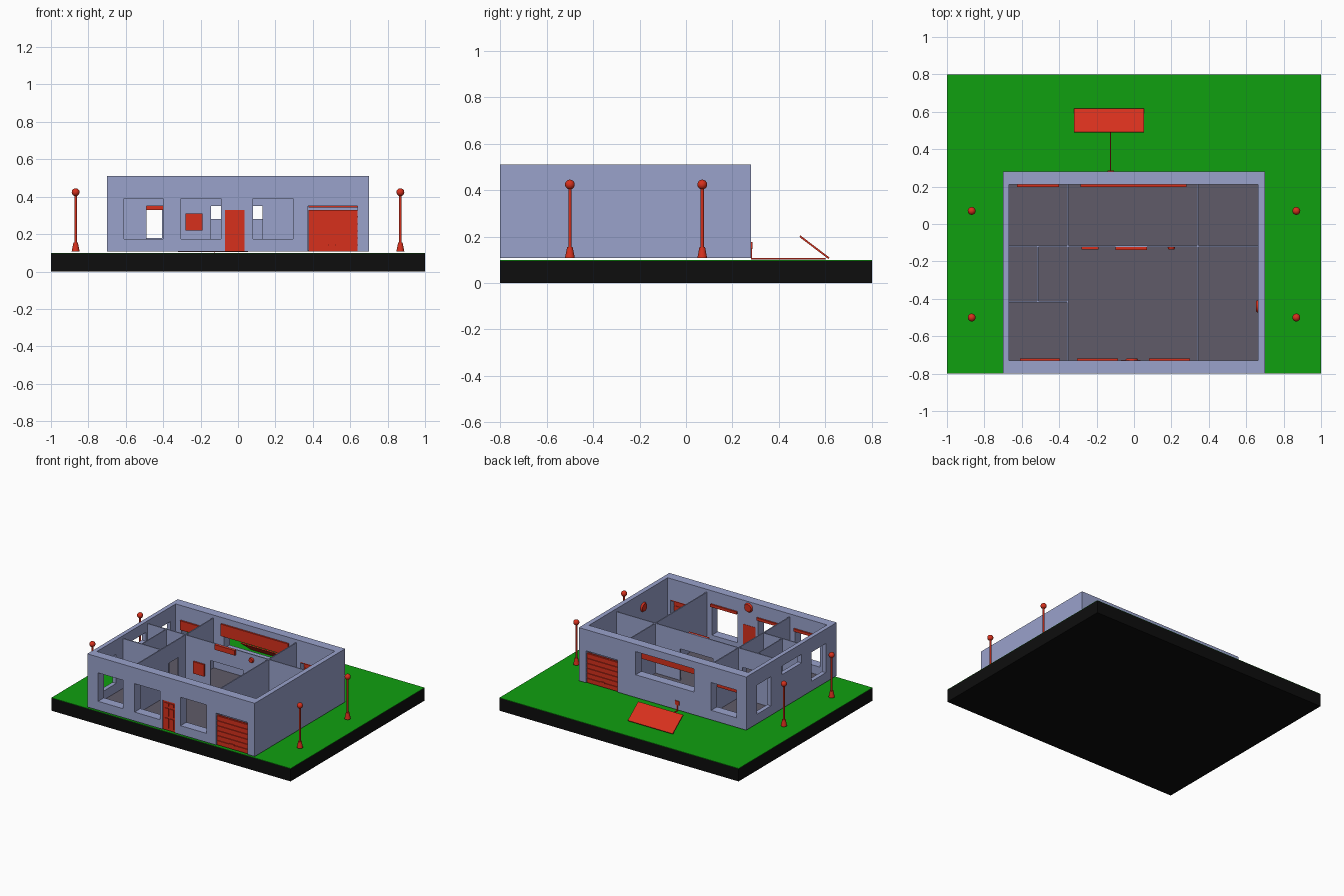
import bpy, bmesh, math
from mathutils import Matrix, Vector

if "Cube" in bpy.data.objects:
    bpy.data.objects.remove(bpy.data.objects["Cube"])


def material(name, rgb):
    m = bpy.data.materials.new(name)
    m.diffuse_color = (*rgb, 1)
    m.use_nodes = True
    m.node_tree.nodes["Principled BSDF"].inputs["Base Color"].default_value = m.diffuse_color
    return m


WALL = material("wall_blue", (0.32, 0.36, 0.60))
FLOOR = material("floor_grey", (0.115, 0.105, 0.14))
RED = material("red", (0.68, 0.03, 0.012))
GREEN = material("grass", (0.005, 0.35, 0.005))
BLACK = material("black", (0.004, 0.004, 0.004))


def add_box(bm, x0, x1, y0, y1, z0, z1):
    mat = Matrix.Translation(((x0 + x1) / 2, (y0 + y1) / 2, (z0 + z1) / 2))
    mat = mat @ Matrix.Diagonal((x1 - x0, y1 - y0, z1 - z0, 1))
    bmesh.ops.create_cube(bm, size=1, matrix=mat)


def finish(bm, name, mat):
    me = bpy.data.meshes.new(name)
    bm.to_mesh(me)
    bm.free()
    ob = bpy.data.objects.new(name, me)
    bpy.context.collection.objects.link(ob)
    if mat:
        me.materials.append(mat)
    return ob


def boxes(name, mat, *dims):
    bm = bmesh.new()
    for d in dims:
        add_box(bm, *d)
    return finish(bm, name, mat)


def cut(ob, *dims):
    bpy.context.view_layer.objects.active = ob
    for d in dims:
        c = boxes("cutter", None, d)
        c.hide_render = True
        mod = ob.modifiers.new("cut", 'BOOLEAN')
        mod.operation, mod.solver, mod.object = 'DIFFERENCE', 'EXACT', c
        bpy.ops.object.modifier_apply(modifier=mod.name)
        bpy.data.objects.remove(c)
    return ob


def disc(name, center, axis, r, depth):
    bm = bmesh.new()
    rot = Vector((0, 0, 1)).rotation_difference(Vector(axis)).to_matrix().to_4x4()
    bmesh.ops.create_cone(bm, cap_ends=True, segments=32, radius1=r, radius2=r * 0.8,
                          depth=depth, matrix=Matrix.Translation(center) @ rot)
    return finish(bm, name, RED)


# ground slab and lawn
boxes("ground_slab", BLACK, (-1, 1, -0.8, 0.8, 0, 0.095))
boxes("lawn", GREEN, (-1, 1, -0.8, 0.8, 0.095, 0.098))

# outer walls with window, door and garage openings
B, T = 0.108, 0.51
outer = boxes("outer_walls", WALL, (-0.7, 0.7, -0.8, 0.28, B, T))
front_windows = [(-0.61, -0.40), (-0.305, -0.09), (0.08, 0.295)]
cut(outer, (-0.668, 0.664, -0.73, 0.21, B - 0.05, T + 0.1),
    *[(a, b, -0.9, -0.7, 0.175, 0.39) for a, b in front_windows],
    (-0.07, 0.035, -0.9, -0.7, B - 0.05, 0.33),
    (0.375, 0.64, -0.9, -0.7, B - 0.05, 0.35),
    (0.375, 0.64, 0.15, 0.35, B - 0.05, 0.35),
    (-0.265, 0.225, 0.15, 0.35, 0.28, 0.455),
    (-0.62, -0.407, 0.15, 0.35, 0.18, 0.39),
    (-0.8, -0.6, -0.015, 0.15, 0.18, 0.40),
    (-0.8, -0.6, -0.38, -0.147, 0.365, 0.43),
    (-0.8, -0.6, -0.67, -0.50, 0.18, 0.40))
boxes("floor", FLOOR, (-0.668, 0.664, -0.73, 0.21, B, B + 0.004))

# thin room partitions
P, D = 0.488, 0.35
cut(boxes("cross_partition", WALL, (-0.668, 0.664, -0.124, -0.116, B, P)),
    (-0.49, -0.39, -0.2, 0, 0, D), (-0.145, 0.13, -0.2, 0, 0, D))
cut(boxes("bedroom_partition", WALL, (-0.668, -0.355, -0.419, -0.411, B, P)),
    (-0.49, -0.39, -0.5, -0.3, 0, D))
cut(boxes("left_partition", WALL, (-0.359, -0.351, -0.73, 0.21, B, P)),
    (-0.4, -0.3, -0.33, -0.21, 0, D))
boxes("garage_partition", WALL, (0.336, 0.344, -0.73, 0.21, B, P))
cut(boxes("bathroom_partition", WALL, (-0.518, -0.511, -0.415, -0.12, B, P)),
    (-0.6, -0.45, -0.33, -0.21, 0, D))

# front door with raised panels and knob
panels = [(x, x + 0.033, -0.799, -0.79, z, z + h)
          for x in (-0.056, -0.013) for z, h in ((0.125, 0.075), (0.215, 0.06), (0.29, 0.025))]
boxes("front_door", RED, (-0.07, 0.035, -0.794, -0.728, B, 0.33), *panels)

# garage doors: slats, roller and handle, front and back
for side, outer_y, s in (("front", -0.8, 1), ("back", 0.28, -1)):
    def span(a, b):
        return sorted((outer_y + s * a, outer_y + s * b))
    slats = [(0.377, 0.638, *span(0.008, 0.03), B + i * 0.0375, B + i * 0.0375 + 0.032)
             for i in range(6)]
    boxes(side + "_garage_door", RED, *slats,
          (0.377, 0.638, *span(0.014, 0.026), B, 0.33),
          (0.377, 0.638, *span(0.02, 0.07), 0.343, 0.35),
          (0.485, 0.525, *span(0.001, 0.01), 0.14, 0.148))

# blinds over the windows
for i, (a, b) in enumerate(front_windows):
    boxes("front_blind_%d" % i, RED, (a, b + 0.005, -0.73, -0.718, 0.392, 0.412))
boxes("back_left_blind", RED, (-0.625, -0.40, 0.197, 0.21, 0.33, 0.40))
boxes("back_middle_blind", RED, (-0.285, 0.28, 0.197, 0.21, 0.375, 0.465))

# objects hung on the inside walls
boxes("wall_picture", RED, (-0.28, -0.19, -0.136, -0.124, 0.22, 0.31))
boxes("air_conditioner", RED, (-0.10, 0.07, -0.14, -0.124, 0.45, 0.488))
disc("wall_clock", (0.20, -0.130, 0.445), (0, -1, 0), 0.02, 0.012)
disc("door_lamp", (-0.012, -0.724, 0.465), (0, 1, 0), 0.035, 0.012)
disc("garage_wall_lamp", (0.658, -0.44, 0.40), (-1, 0, 0), 0.035, 0.012)

# tilted solar panel, cable and wall box
bm = bmesh.new()
length = math.hypot(0.125, 0.095)
add_box(bm, -0.1875, 0.1875, -length / 2, length / 2, -0.004, 0.004)
bm.transform(Matrix.Translation((-0.133, 0.553, 0.154)) @
             Matrix.Rotation(-math.atan2(0.095, 0.125), 4, 'X'))
finish(bm, "solar_panel", RED)
boxes("solar_cable", RED, (-0.128, -0.122, 0.28, 0.60, 0.101, 0.107),
      (-0.128, -0.122, 0.28, 0.285, 0.101, 0.15))
boxes("solar_wall_box", RED, (-0.143, -0.107, 0.28, 0.287, 0.147, 0.177))


# garden lamps: turned foot and pole with a ball
def lamp(name, x, y):
    bm = bmesh.new()
    for r1, r2, z0, z1 in ((0.021, 0.012, B, 0.155), (0.007, 0.007, 0.15, 0.415)):
        bmesh.ops.create_cone(bm, cap_ends=True, segments=24, radius1=r1, radius2=r2,
                              depth=z1 - z0, matrix=Matrix.Translation((x, y, (z0 + z1) / 2)))
    bmesh.ops.create_uvsphere(bm, u_segments=24, v_segments=12, radius=0.021,
                              matrix=Matrix.Translation((x, y, 0.424)))
    ob = finish(bm, name, RED)
    bpy.ops.object.select_all(action='DESELECT')
    ob.select_set(True)
    bpy.context.view_layer.objects.active = ob
    bpy.ops.object.shade_smooth_by_angle()


for i, (x, y) in enumerate(((-0.868, -0.5), (0.868, -0.5), (-0.868, 0.07), (0.868, 0.07))):
    lamp("garden_lamp_%d" % i, x, y)
